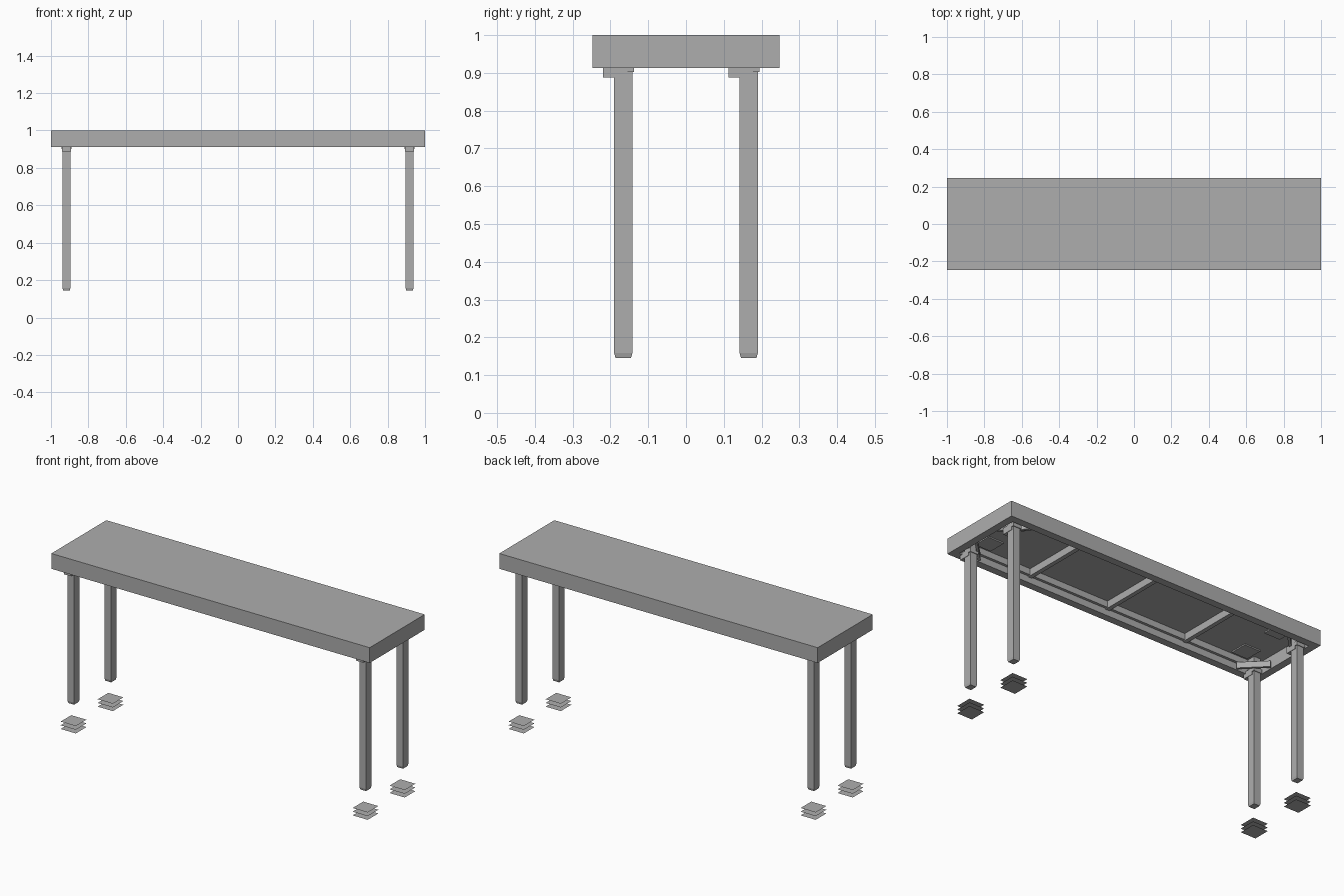
import bpy
import math

cube = bpy.data.objects.get("Cube")
if cube:
    bpy.data.objects.remove(cube, do_unlink=True)

grey = bpy.data.materials.new("plain grey")
grey.use_nodes = True
colour = (0.42, 0.42, 0.42, 1)
grey.diffuse_color = colour
grey.node_tree.nodes["Principled BSDF"].inputs["Base Color"].default_value = colour


def finish(obj, name):
    obj.name = name
    obj.data.materials.append(grey)
    return obj


def box(name, x0, x1, y0, y1, z0, z1, turn=0):
    """Box between limits, optionally turned about its vertical axis."""
    bpy.ops.mesh.primitive_cube_add(size=1)
    obj = bpy.context.object
    for v in obj.data.vertices:
        v.co.x *= x1 - x0
        v.co.y *= y1 - y0
        v.co.z *= z1 - z0
    obj.location = ((x0 + x1) / 2, (y0 + y1) / 2, (z0 + z1) / 2)
    obj.rotation_euler.z = turn
    return finish(obj, name)


def sheet(name, x, y, z, size):
    bpy.ops.mesh.primitive_plane_add(size=size, location=(x, y, z))
    return finish(bpy.context.object, name)


HALF_X, HALF_Y = 1.0, 0.247
IN_X, IN_Y = 0.958, 0.205
BOTTOM, PANEL, LEDGE = 0.913, 0.985, 0.95
LEG_X, LEG_Y = 0.917, 0.166

# Top panel
box("table_top", -HALF_X, HALF_X, -HALF_Y, HALF_Y, PANEL, 1.0)

# Apron rim and the inner ledge under the panel
for s, side in ((-1, "front"), (1, "back")):
    y0, y1 = sorted((s * HALF_Y, s * IN_Y))
    box(side + "_apron", -HALF_X, HALF_X, y0, y1, BOTTOM, PANEL)
    y0, y1 = sorted((s * IN_Y, s * (IN_Y - 0.015)))
    box(side + "_ledge", -IN_X, IN_X, y0, y1, LEDGE, PANEL)
for s, side in ((-1, "right"), (1, "left")):
    x0, x1 = sorted((s * HALF_X, s * IN_X))
    box(side + "_apron", x0, x1, -IN_Y, IN_Y, BOTTOM, PANEL)

# Cross bars under the panel
for x in (-0.5, 0, 0.5):
    box("cross_bar", x - 0.012, x + 0.012, -IN_Y, IN_Y, 0.945, PANEL)

for sx in (-1, 1):
    for sy in (-1, 1):
        x, y = sx * LEG_X, sy * LEG_Y
        # Leg with a tapered foot
        box("leg", x - 0.021, x + 0.021, y - 0.024, y + 0.024, 0.158, PANEL)
        foot = box("foot", x - 0.021, x + 0.021, y - 0.024, y + 0.024, 0.145, 0.158)
        for v in foot.data.vertices:
            if v.co.z < 0:
                v.co.x *= 0.85
                v.co.y *= 0.85
        # Clamp at the top of the leg
        box("leg_clamp", x - 0.023, x + 0.023, y - 0.054, y + 0.011, 0.888, 0.925)
        box("clamp_tab", x - 0.026, x + 0.026, y + 0.011, y + 0.028, 0.902, 0.925)
        # Diagonal corner brace and mounting plate
        cx, cy = x - sx * 0.025, y - sy * 0.025
        box("corner_brace", cx - 0.085, cx + 0.085, cy - 0.007, cy + 0.007,
            0.917, 0.95, -sx * sy * math.pi / 4)
        px, py = sx * 0.83, sy * 0.125
        box("mounting_plate", px - 0.05, px + 0.05, py - 0.05, py + 0.05, 0.978, PANEL)
        # Loose floor pads stacked below the leg
        for i in range(3):
            sheet("floor_pad", x, y, i * 0.021, 0.095)
